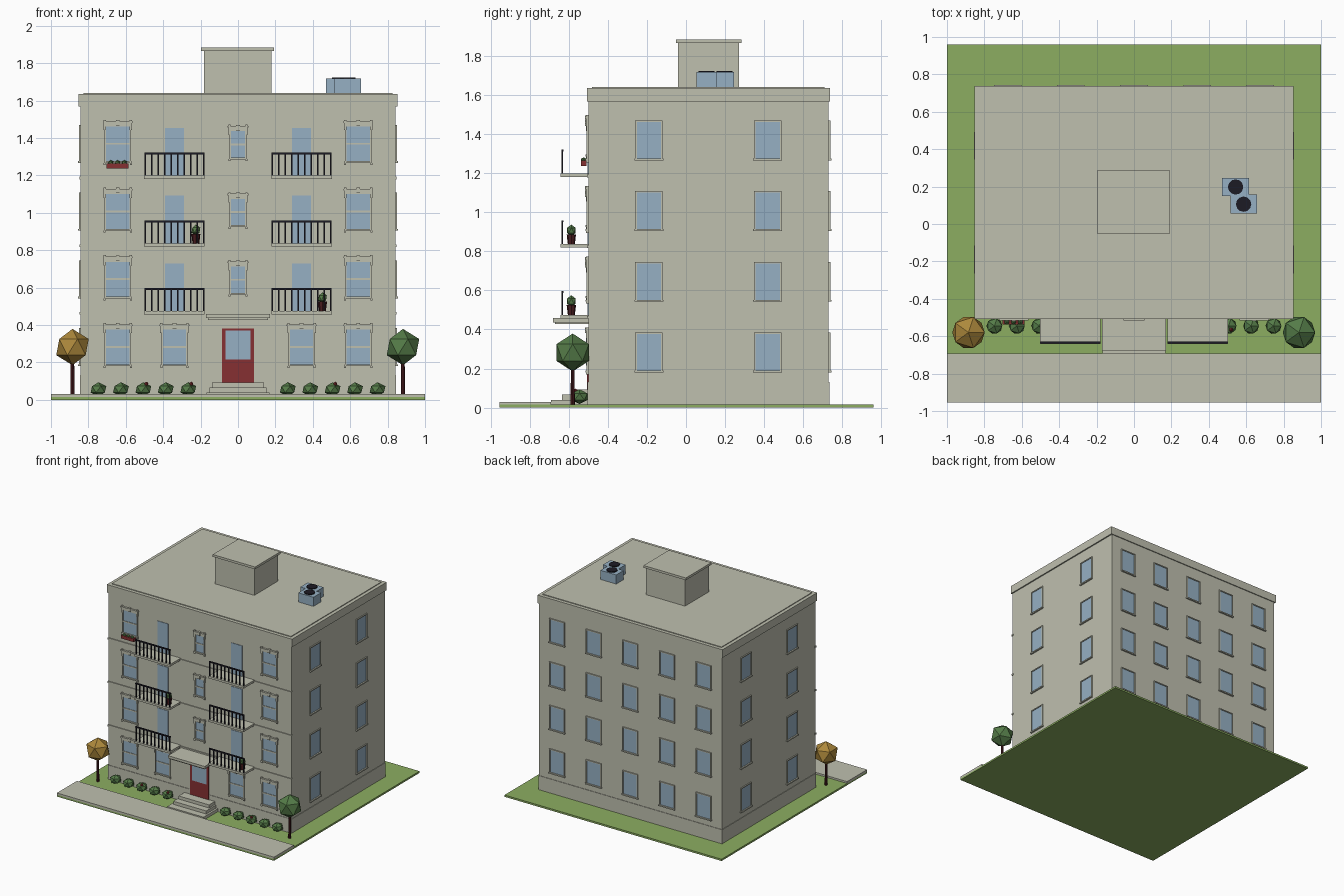
import bpy, bmesh, math
from mathutils import Matrix, Vector

if "Cube" in bpy.data.objects:
    bpy.data.objects.remove(bpy.data.objects["Cube"])


def material(name, r, g, b):
    m = bpy.data.materials.new(name)
    m.diffuse_color = (r, g, b, 1)
    m.use_nodes = True
    m.node_tree.nodes["Principled BSDF"].inputs["Base Color"].default_value = m.diffuse_color
    return m


STONE = material("stone", 0.52, 0.525, 0.43)
GLASS = material("pale blue", 0.305, 0.434, 0.55)
GRASS = material("grass green", 0.262, 0.423, 0.12)
LEAF = material("leaf green", 0.09, 0.2, 0.065)
GOLD = material("autumn gold", 0.42, 0.25, 0.045)
RED = material("brick red", 0.24, 0.03, 0.032)
BARK = material("dark red brown", 0.07, 0.012, 0.014)
BLACK = material("black", 0.012, 0.011, 0.018)


def finish(name, bm, mat):
    mesh = bpy.data.meshes.new(name)
    bm.to_mesh(mesh)
    bm.free()
    mesh.materials.append(mat)
    ob = bpy.data.objects.new(name, mesh)
    bpy.context.collection.objects.link(ob)
    return ob


def boxes(name, mat, *items):
    """Each item is (x0, x1, y0, y1, z0, z1)."""
    bm = bmesh.new()
    for x0, x1, y0, y1, z0, z1 in items:
        mid = Vector(((x0 + x1) / 2, (y0 + y1) / 2, (z0 + z1) / 2))
        size = Matrix.Diagonal((x1 - x0, y1 - y0, z1 - z0, 1))
        bmesh.ops.create_cube(bm, size=1, matrix=Matrix.Translation(mid) @ size)
    return finish(name, bm, mat)


def ball(name, mat, x, y, z, r, rz=None):
    bm = bmesh.new()
    m = Matrix.Translation((x, y, z)) @ Matrix.Diagonal((r, r, rz or r, 1))
    bmesh.ops.create_icosphere(bm, subdivisions=1, radius=1, matrix=m)
    return finish(name, bm, mat)


def cylinder(name, mat, x, y, z0, z1, r0, r1, sides):
    bm = bmesh.new()
    bmesh.ops.create_cone(bm, cap_ends=True, segments=sides, radius1=r0, radius2=r1,
                          depth=z1 - z0, matrix=Matrix.Translation((x, y, (z0 + z1) / 2)))
    return finish(name, bm, mat)


def place(ob, x, y, turn):
    ob.matrix_world = Matrix.Translation((x, y, 0)) @ Matrix.Rotation(turn, 4, 'Z')


# Windows are built facing -y with the wall at y = 0, then turned into place
def window(name, x, y, z, turn=0, w=0.062, h=0.093, fancy=False):
    t = 0.008
    place(boxes(name + "_glass", GLASS, (-w, w, -0.003, 0.004, z - h, z + h)), x, y, turn)
    parts = [(-w - t, -w, -0.009, 0.004, z - h, z + h),
             (w, w + t, -0.009, 0.004, z - h, z + h),
             (-w - t, w + t, -0.009, 0.004, z + h, z + h + t),
             (-w - t - 0.004, w + t + 0.004, -0.014, 0.004, z - h - 0.01, z - h)]
    if fancy:
        top = z + h
        parts += [(-w, w, -0.007, 0.004, z - 0.005, z + 0.005),
                  (-w - 0.011, w + 0.011, -0.010, 0.004, top + 0.005, top + 0.019),
                  (-w - 0.018, w + 0.018, -0.016, 0.004, top + 0.019, top + 0.028)]
        for s in (-1, 1):
            c = s * (w + 0.008)
            parts += [(c - 0.006, c + 0.006, -0.013, 0.004, top - 0.02, top + 0.035),
                      (c - 0.005, c + 0.005, -0.012, 0.004, z - h - 0.02, z - h - 0.009)]
        parts.append((-0.01, 0.01, -0.018, 0.004, top + 0.005, top + 0.034))
    place(boxes(name + "_frame", STONE, *parts), x, y, turn)


FRONT, BACK, SIDE = -0.5, 0.73, 0.842
PITCH = 0.362
FLOORS = [0.475 + PITCH * k for k in range(3)]

# Grounds
boxes("lawn", GRASS, (-1, 1, -0.955, 0.96, 0, 0.015))
boxes("pavement", STONE, (-1, 1, -0.955, -0.692, 0.012, 0.03))

# Main block with plinth, cornice, roof and belt courses
boxes("building_walls", STONE, (-SIDE, SIDE, FRONT, BACK, 0.01, 1.6))
boxes("plinth", STONE, (-SIDE - 0.004, SIDE + 0.004, FRONT - 0.004, BACK + 0.004, 0.01, 0.132))
boxes("cornice", STONE, (-0.853, 0.853, FRONT - 0.008, BACK + 0.008, 1.568, 1.635))
boxes("roof_slab", STONE, (-0.825, 0.825, FRONT + 0.02, BACK - 0.02, 1.63, 1.641))
boxes("belt_courses", STONE, *[(-SIDE - 0.005, SIDE + 0.005, FRONT - 0.007, FRONT + 0.01,
                                f - 0.02, f - 0.006) for f in FLOORS])

# Roof housing and cooling units
boxes("roof_housing", STONE, (-0.182, 0.178, -0.04, 0.272, 1.63, 1.87))
boxes("housing_cap", STONE, (-0.198, 0.192, -0.05, 0.285, 1.866, 1.885))
for x0, x1, y0, y1, fx, fy in ((0.47, 0.615, 0.15, 0.247, 0.543, 0.198),
                               (0.517, 0.657, 0.055, 0.157, 0.586, 0.106)):
    boxes("cooling_unit", GLASS, (x0, x1, y0, y1, 1.635, 1.717))
    cylinder("cooling_fan", BLACK, fx, fy, 1.71, 1.724, 0.041, 0.041, 12)

# Windows on every wall
for k in range(4):
    z = 0.283 + PITCH * k
    for x in ((-0.643, -0.34, 0.34, 0.643) if k == 0 else (-0.643, 0.643)):
        window("front_window", x, FRONT, z, fancy=True)
    if k:
        window("small_front_window", 0, FRONT, z - 0.003, w=0.037, h=0.07, fancy=True)
    for y in (-0.19, 0.418):
        window("right_window", SIDE, y, z, math.pi / 2)
        window("left_window", -SIDE, y, z, -math.pi / 2)
    for x in (-0.675, -0.338, 0, 0.338, 0.675):
        window("back_window", x, BACK, z, math.pi)

# Balconies with glass doors and front railings
for f in FLOORS:
    for s in (-1, 1):
        c = s * 0.34
        boxes("balcony_slab", STONE, (c - 0.162, c + 0.162, -0.642, FRONT, f - 0.018, f))
        boxes("balcony_door", GLASS, (c - 0.05, c + 0.05, FRONT - 0.004, FRONT + 0.004, f, f + 0.255))
        bars = [(c - 0.161, c + 0.161, -0.638, -0.628, f + 0.112, f + 0.122)]
        for i in range(10):
            x = c - 0.156 + i * 0.312 / 9
            bars.append((x - 0.004, x + 0.004, -0.637, -0.629, f - 0.002, f + 0.115))
        boxes("balcony_railing", BLACK, *bars)

# Entrance
boxes("front_door", RED, (-0.085, 0.085, FRONT - 0.008, FRONT + 0.01, 0.09, 0.382))
boxes("door_glass", GLASS, (-0.067, 0.067, FRONT - 0.012, FRONT, 0.216, 0.37))
boxes("door_canopy", STONE, (-0.17, 0.17, -0.68, FRONT, 0.437, 0.458),
      (-0.16, 0.16, -0.67, FRONT, 0.428, 0.438))
boxes("entrance_steps", STONE, (-0.168, 0.168, -0.692, FRONT, 0.01, 0.04),
      (-0.152, 0.152, -0.635, FRONT, 0.035, 0.066),
      (-0.14, 0.14, -0.58, FRONT, 0.06, 0.092))

# Trees and bushes
for x, mat in ((-0.885, GOLD), (0.882, LEAF)):
    cylinder("tree_trunk", BARK, x, -0.58, 0.01, 0.24, 0.011, 0.009, 8)
    ball("tree_crown", mat, x, -0.58, 0.282, 0.097)
for s in (-1, 1):
    for i in range(5):
        ball("bush", LEAF, s * (0.266 + 0.12 * i), -0.545, 0.056, 0.047, 0.038)
for x in (-0.49, -0.25, 0.52):
    ball("bush_flower", RED, x, -0.565, 0.085, 0.012)

# Potted plants on the balconies
for x, f in ((0.452, FLOORS[0]), (-0.225, FLOORS[1])):
    cylinder("plant_pot", BARK, x, -0.587, f, f + 0.05, 0.018, 0.024, 8)
    ball("pot_plant", LEAF, x, -0.587, f + 0.07, 0.026, 0.03)

# Window flower box
boxes("flower_box", RED, (-0.703, -0.585, -0.538, -0.51, 1.238, 1.264))
for i in range(3):
    ball("box_plant", LEAF, -0.68 + 0.036 * i, -0.524, 1.267, 0.015)
